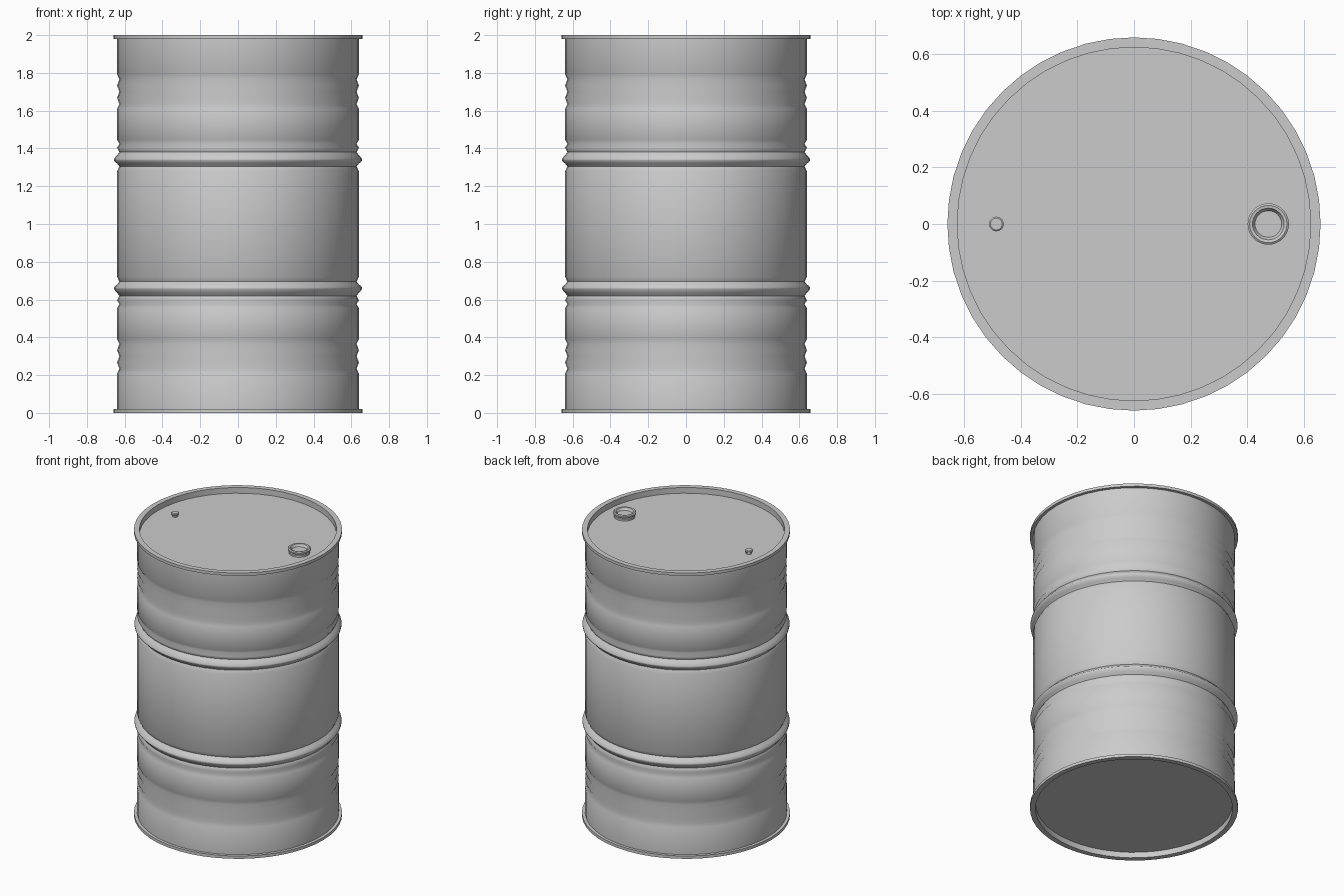
import bpy, bmesh, math

if "Cube" in bpy.data.objects:
    bpy.data.objects.remove(bpy.data.objects["Cube"])


def lathe(name, profile, segments, x=0.0, angle=35):
    """Revolve an (r, z) profile that starts and ends on the axis."""
    bm = bmesh.new()
    rings = []
    for r, z in profile:
        if r == 0:
            rings.append([bm.verts.new((x, 0, z))] * segments)
        else:
            rings.append([bm.verts.new((x + r * math.cos(2 * math.pi * i / segments),
                                        r * math.sin(2 * math.pi * i / segments), z))
                          for i in range(segments)])
    for a, b in zip(rings, rings[1:]):
        for i in range(segments):
            j = (i + 1) % segments
            bm.faces.new(list(dict.fromkeys((a[i], a[j], b[j], b[i]))))
    bmesh.ops.recalc_face_normals(bm, faces=bm.faces)
    mesh = bpy.data.meshes.new(name)
    bm.to_mesh(mesh)
    bm.free()
    obj = bpy.data.objects.new(name, mesh)
    bpy.context.collection.objects.link(obj)
    bpy.ops.object.select_all(action='DESELECT')
    bpy.context.view_layer.objects.active = obj
    obj.select_set(True)
    bpy.ops.object.shade_smooth_by_angle(angle=math.radians(angle))
    return obj


BODY, GROOVE, RIM, INNER = 0.64, 0.628, 0.66, 0.625

# Upper half of the drum wall, from the middle up to the rim
upper = [(BODY, 1.0), (BODY, 1.28), (GROOVE, 1.305), (BODY, 1.32),
         (RIM - 0.003, 1.335), (RIM - 0.003, 1.345), (BODY, 1.365),
         (GROOVE, 1.38), (BODY, 1.403), (GROOVE, 1.425), (BODY, 1.445), (BODY, 1.61)]
for z in (1.635, 1.70, 1.767):
    upper += [(GROOVE, z), (BODY, z + 0.033 if z < 1.75 else z + 0.025)]
# Chime rim and recessed lid
upper += [(BODY, 1.98), (RIM, 1.98), (RIM, 2.0), (INNER, 2.0), (INNER, 1.96), (0, 1.96)]

# Lower half mirrors the upper one
lower = [(r, 2.0 - z) for r, z in reversed(upper[1:])]
lathe("drum_body", lower + upper, 48, angle=60)

# Large bung with dished top and a groove round its side
lathe("large_bung", [(0, 1.95), (0.066, 1.95), (0.066, 1.972), (0.061, 1.976), (0.066, 1.98),
                     (0.073, 1.985), (0.073, 1.995), (0.066, 2.0), (0.056, 1.998),
                     (0.047, 1.982), (0, 1.982)], 32, x=0.475)

# Small vent plug
lathe("vent_plug", [(0, 1.95), (0.018, 1.95), (0.018, 1.97), (0.026, 1.976),
                    (0.026, 1.984), (0.021, 1.988), (0, 1.988)], 20, x=-0.487)
